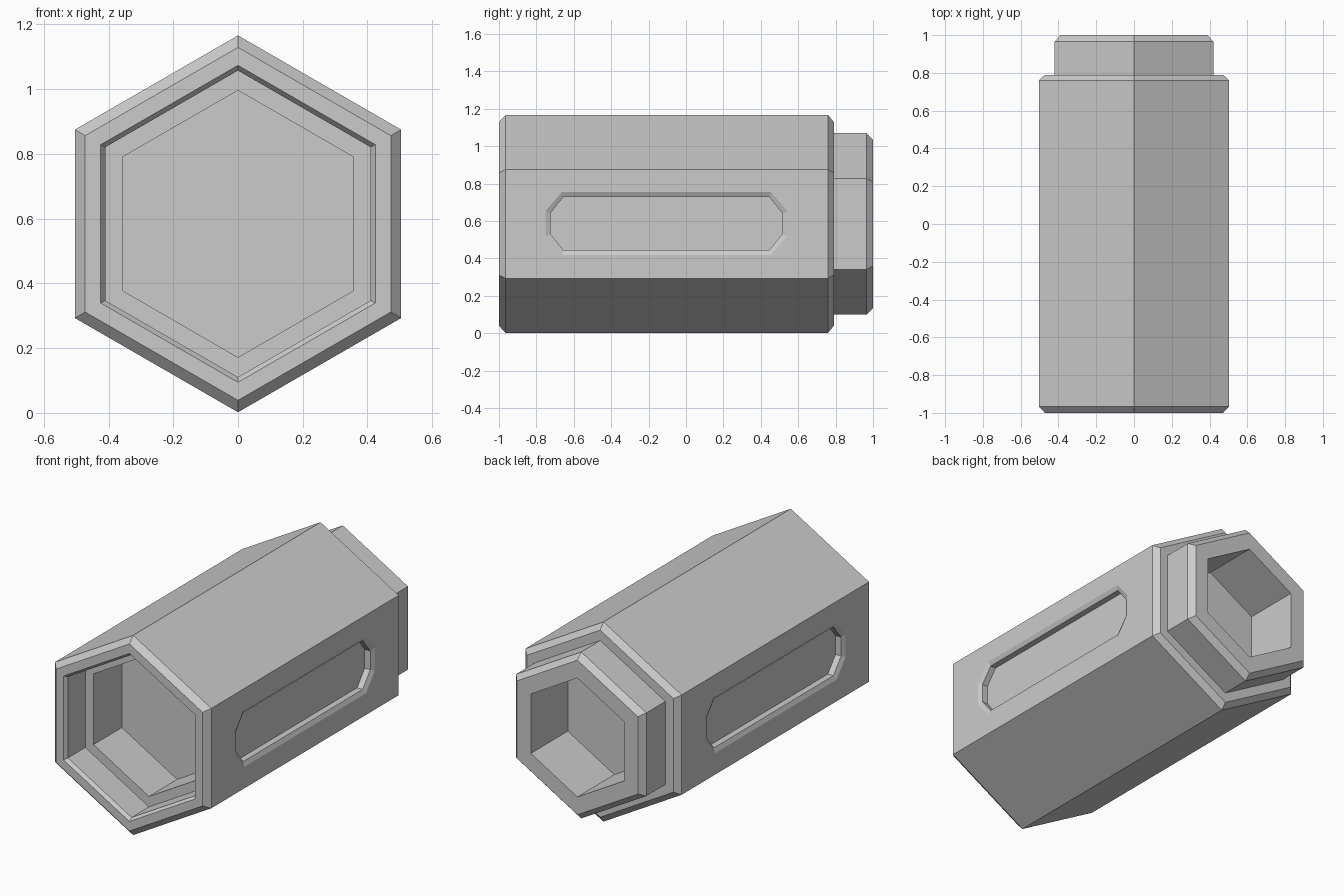
import bpy, bmesh, math
from mathutils import Vector

if "Cube" in bpy.data.objects:
    bpy.data.objects.remove(bpy.data.objects["Cube"], do_unlink=True)

CENTRE_Z = 0.584

# Single plain grey finish
grey = bpy.data.materials.new("plain_grey")
grey.use_nodes = True
colour = (0.6, 0.6, 0.6, 1.0)
grey.diffuse_color = colour
grey.node_tree.nodes["Principled BSDF"].inputs["Base Color"].default_value = colour


def loft(name, rings):
    """Skin a row of matching rings and cap both ends."""
    bm = bmesh.new()
    loops = [[bm.verts.new(p) for p in ring] for ring in rings]
    n = len(loops[0])
    for a, b in zip(loops, loops[1:]):
        for i in range(n):
            j = (i + 1) % n
            bm.faces.new((a[i], a[j], b[j], b[i]))
    bm.faces.new(loops[0])
    bm.faces.new(loops[-1])
    bmesh.ops.recalc_face_normals(bm, faces=bm.faces)
    mesh = bpy.data.meshes.new(name)
    bm.to_mesh(mesh)
    bm.free()
    mesh.materials.append(grey)
    obj = bpy.data.objects.new(name, mesh)
    bpy.context.collection.objects.link(obj)
    return obj


def hexagon(apothem, y):
    r = apothem / math.cos(math.pi / 6)
    angles = [math.radians(90 + 60 * k) for k in range(6)]
    return [Vector((r * math.cos(t), y, CENTRE_Z + r * math.sin(t))) for t in angles]


def cut_corner_slot(x, inset):
    """Long octagonal outline on a side face, shrunk by inset."""
    hy, hz = 0.645 - inset, 0.1675 - inset
    cy, cz = 0.085 - inset * 0.6, 0.1 - inset * 0.5
    quarter = [(hy, hz - cz), (hy - cy, hz)]
    outline = quarter + [(-y, z) for y, z in reversed(quarter)]
    outline += [(-y, -z) for y, z in outline]
    return [Vector((x, y - 0.105, z + CENTRE_Z + 0.002)) for y, z in outline]


# Housing: stepped front socket, bevelled shell, rear collar and rear socket
profile = [
    (0.357, -0.56), (0.357, -0.82), (0.41, -0.82), (0.41, -0.98), (0.424, -1.0),
    (0.472, -1.0), (0.504, -0.965), (0.504, 0.76), (0.472, 0.79),
    (0.42, 0.79), (0.42, 0.965), (0.39, 1.0),
    (0.30, 1.0), (0.30, 0.66),
]
housing = loft("hex_housing", [hexagon(a, y) for a, y in profile])

# Shallow chamfered slot in each side face
slot_steps = [(0.56, 0.0), (0.504, 0.0), (0.492, 0.025), (0.456, 0.025)]
for side in (1, -1):
    cutter = loft("slot_cutter", [cut_corner_slot(side * x, i) for x, i in slot_steps])
    cutter.hide_render = True
    mod = housing.modifiers.new("side_slot", "BOOLEAN")
    mod.operation = "DIFFERENCE"
    mod.solver = "EXACT"
    mod.object = cutter
    bpy.context.view_layer.objects.active = housing
    bpy.ops.object.modifier_apply(modifier=mod.name)
    bpy.data.objects.remove(cutter, do_unlink=True)
